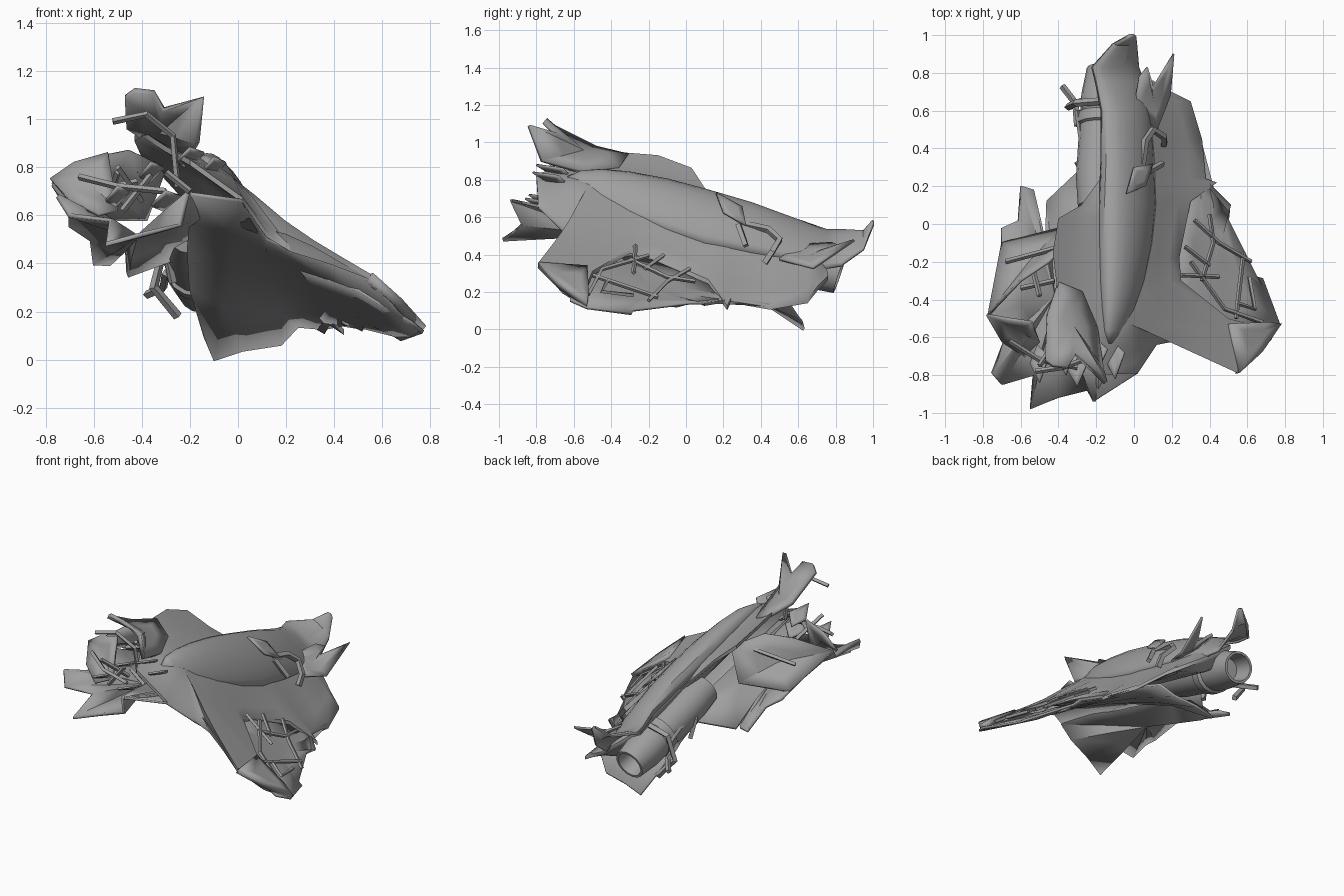
import bpy, bmesh, math
from mathutils import Vector

metal = bpy.data.materials.new("dark_metal")
metal.diffuse_color = (.35, .35, .35, 1)


def tilt(x, y, dz=0.0):
    """Point on the banked, nose-up plane of the wreck, lifted by dz."""
    return Vector((x, y, 0.54 - 0.75 * x - 0.25 * y + dz))


def finish(name, bm, thick=0, angle=35):
    bmesh.ops.remove_doubles(bm, verts=bm.verts, dist=0.0005)
    bmesh.ops.recalc_face_normals(bm, faces=bm.faces)
    me = bpy.data.meshes.new(name)
    bm.to_mesh(me)
    bm.free()
    me.materials.append(metal)
    ob = bpy.data.objects.new(name, me)
    bpy.context.collection.objects.link(ob)
    if thick:
        mod = ob.modifiers.new("thickness", "SOLIDIFY")
        mod.thickness = thick
        mod.offset = 0
    bpy.ops.object.select_all(action="DESELECT")
    ob.select_set(True)
    bpy.context.view_layer.objects.active = ob
    bpy.ops.object.shade_smooth_by_angle(angle=math.radians(angle))
    return ob


def plate(name, rim, centre, thick=0.02, bulge=0.0):
    """Torn skin: jagged rim joined to a centre point through a middle ring."""
    bm = bmesh.new()
    c = Vector(centre)
    rings = []
    for t in (0, 0.5):
        rings.append([bm.verts.new(Vector(p).lerp(c, t) - Vector((0, 0, bulge * t))) for p in rim])
    cv = bm.verts.new(c - Vector((0, 0, bulge)))
    n = len(rim)
    for i in range(n):
        j = (i + 1) % n
        bm.faces.new((rings[0][i], rings[0][j], rings[1][j], rings[1][i]))
        bm.faces.new((rings[1][i], rings[1][j], cv))
    return finish(name, bm, thick)


def loft(name, loops, close=True, thick=0, angle=35):
    bm = bmesh.new()
    rows = [[bm.verts.new(p) for p in loop] for loop in loops]
    n = len(rows[0])
    for a, b in zip(rows, rows[1:]):
        for i in range(n if close else n - 1):
            j = (i + 1) % n
            bm.faces.new((a[i], a[j], b[j], b[i]))
    return finish(name, bm, thick, angle)


def bar(name, pts, w=0.012):
    """Square-section strut along a bent path."""
    cu = bpy.data.curves.new(name, "CURVE")
    cu.dimensions = "3D"
    cu.bevel_depth = w
    cu.bevel_resolution = 0
    cu.use_fill_caps = True
    cu.materials.append(metal)
    sp = cu.splines.new("POLY")
    sp.use_smooth = False
    sp.points.add(len(pts) - 1)
    for q, p in zip(sp.points, pts):
        q.co = (*p, 1)
    ob = bpy.data.objects.new(name, cu)
    bpy.context.collection.objects.link(ob)


# main hull and right wing: lens section around a spine line
rim = [(-.2, -.8, -.07), (.02, -.79, -.06), (.12, -.64, -.09), (.22, -.62, -.07),
       (.38, -.70, -.02), (.55, -.79, .02), (.55, -.72, .02), (.66, -.67, .02), (.72, -.56, .02),
       (.5, -.5, .01), (.25, -.3, -.01), (.24, -.18, -.02), (.3, .12, -.03), (.44, .22, -.04),
       (.38, .24, -.04), (.36, .45, -.04), (.3, .65, 0), (.2, .7, 0), (.1, .76, 0),
       (-.17, .72, 0), (-.17, .25, 0), (-.28, .1, .02), (-.4, .03, .02), (-.43, -.15, .02),
       (-.4, -.4, .0), (-.3, -.6, -.04)]
n = len(rim)
bm = bmesh.new()
for side, bump in ((1, .06), (-1, .1)):
    rows = []
    for t in (0, .2, .4, .6, .8, 1):
        row = []
        for x, y, dz in rim:
            sy = max(-.52, min(.65, y))
            px, py = x + (-.04 - x) * t, y + (sy - y) * t
            d = math.hypot(px + .04, py - sy)
            h = bump * math.exp(-(d / .2) ** 2) * min(1, t * 2) + .012
            row.append(bm.verts.new(tilt(px, py, dz * (1 - t) ** 1.5 + side * h)))
        rows.append(row)
    if side == 1:
        edge = rows[0]
    else:
        rows.insert(0, edge)
    for a, b in zip(rows, rows[1:]):
        for i in range(n):
            j = (i + 1) % n
            bm.faces.new((a[i], a[j], b[j], b[i]))
finish("main_hull", bm, 0, 50)

# long rounded canopy and spine: y, left x, right x, base lift, bulge
secs = [(-.63, -.13, -.11, .02, .0), (-.56, -.155, -.06, .02, .05), (-.45, -.165, .0, .02, .1),
        (-.3, -.175, .05, .02, .13), (-.1, -.18, .09, .02, .15), (.1, -.18, .11, .02, .15),
        (.35, -.17, .1, .03, .13), (.6, -.17, .08, .03, .09), (.75, -.2, .05, .01, .06),
        (.83, -.22, .02, .02, .05), (.95, -.11, .01, .13, .03), (1.0, -.02, .005, .27, .01)]
loft("canopy_spine", [[tilt(x0 + (x1 - x0) * (.5 - .5 * math.cos(math.pi * i / 10)), y,
                            base + b * math.sin(math.pi * i / 10)) for i in range(11)]
                      for y, x0, x1, base, b in secs], close=False, thick=.015)

# torn tail spikes beside the spine
plate("tail_spikes", [tilt(.0, .6, .06), tilt(.03, .78, .14), tilt(.07, .83, .16), tilt(.1, .73, .14),
                      tilt(.21, .9, .32), tilt(.19, .68, .1), tilt(.12, .5, .05)], tilt(.1, .66, .09), .015)

# raised left skin above the nose
plate("raised_left_plate", [(-.4, -.31, .93), (-.46, -.48, .97), (-.47, -.72, 1.09), (-.43, -.75, 1.12),
                            (-.35, -.76, 1.11), (-.31, -.69, 1.04), (-.15, -.84, 1.09),
                            (-.17, -.77, .9), (-.2, -.55, .84), (-.28, -.36, .86)],
      (-.32, -.55, .95), .025)

# hanging lower shell of the broken left wing
plate("left_lower_shell", [(-.15, -.78, .65), (-.21, -.94, .69), (-.24, -.88, .56),
                           (-.4, -.92, .52), (-.55, -.98, .48), (-.53, -.8, .58), (-.7, -.85, .6),
                           (-.75, -.79, .68), (-.69, -.62, .62), (-.77, -.48, .73), (-.7, -.25, .62),
                           (-.7, -.02, .56), (-.61, .02, .5), (-.6, .2, .4), (-.53, .18, .4), (-.47, -.08, .47),
                           (-.46, .12, .35), (-.27, .3, .42), (-.2, .1, .5), (-.17, -.3, .55), (-.14, -.6, .6)],
      (-.42, -.38, .53), .02, .02)
plate("left_front_petal", [(-.78, -.48, .75), (-.68, -.5, .82), (-.54, -.52, .86), (-.5, -.62, .62),
                           (-.58, -.7, .6), (-.7, -.62, .66)], (-.62, -.56, .73), .015)
plate("left_side_wall", [(-.77, -.48, .73), (-.6, -.3, .84), (-.45, -.2, .87), (-.3, -.05, .8),
                         (-.38, -.02, .58), (-.7, -.1, .58)], (-.55, -.2, .7), .015)
for i, (x, y, z, s) in enumerate([(-.36, -.8, .82, .05), (-.2, -.8, .88, .06), (-.1, -.82, .84, .05),
                                 (-.5, -.84, .72, .05), (-.3, -.86, .7, .06)]):
    plate(f"nose_shard_{i}", [(x, y, z), (x + s, y + .14, z - .02), (x - .01, y + .2, z - .08),
                              (x - s, y + .1, z - .06)], (x, y + .11, z - .04), .012)

# lower skin under the open right wing
plate("right_lower_skin", [tilt(.72, -.62, 0), tilt(.77, -.53, .02), tilt(.68, -.29, -.02), tilt(.58, -.28, -.04),
                           tilt(.52, -.35, -.04), tilt(.52, -.05, -.04), tilt(.43, .1, -.04), tilt(.51, .1, .0),
                           tilt(.36, .25, -.05), tilt(.2, .0, -.06), tilt(.22, -.3, -.06), tilt(.5, -.62, -.03)],
      tilt(.42, -.22, -.05), .015)
# wing tip block
plate("wing_tip", [tilt(.55, -.79, .02), tilt(.67, -.68, .03), tilt(.77, -.53, .03), tilt(.7, -.52, .04),
                   tilt(.5, -.53, .03)], tilt(.64, -.6, .03), .04)
# exposed right wing ribs
ribs = [[(.25, -.27), (.45, -.28)], [(.32, .02), (.45, -.1), (.62, -.2)], [(.58, -.15), (.54, -.5)],
        [(.36, -.3), (.42, -.1), (.4, .05)], [(.3, -.2), (.48, -.45), (.68, -.52)],
        [(.55, -.42), (.64, -.45), (.61, -.28)], [(.27, -.12), (.4, -.22)]]
for i, r in enumerate(ribs):
    bar(f"wing_rib_{i}", [tilt(x, y, .03) for x, y in r], .012)

# left engine barrel with flared collar and hollow nozzle
a, b = Vector((-.2, .05, .55)), Vector((-.15, .82, .29))
axis = (b - a).normalized()
u = axis.cross(Vector((0, 0, 1))).normalized()
v = axis.cross(u)
prof = [(0, .03), (.05, .1), (.25, .12), (.6, .12), (.61, .135), (.68, .135), (.7, .12), (.82, .12), (1, .1),
        (1, .085), (.85, .07), (.85, .001)]
loft("left_engine", [[a.lerp(b, t) + r * (u * math.cos(k * math.pi / 8) + v * math.sin(k * math.pi / 8))
                      for k in range(16)] for t, r in prof])

# struts caging the engine
bar("engine_strut_rear", [(-.18, .65, .5), (-.31, .64, .46), (-.35, .62, .3), (-.25, .66, .18)], .02)
bar("engine_strut_tip", [(-.38, .73, .27), (-.31, .64, .3), (-.3, .52, .36)], .018)
bar("engine_rail", [(-.3, .6, .4), (-.25, .25, .5)], .015)
bar("engine_strut_front", [(-.17, .3, .55), (-.3, .32, .45), (-.27, .34, .32)], .018)

# belly skin sweeping from the leading edge down to the jagged rear keel
belly = [
    [(-.2, -.93, .69), (.02, -.79, .66), (.12, -.63, .5), (.22, -.61, .46), (.38, -.69, .41),
     (.55, -.78, .34), (.66, -.66, .2), (.75, -.53, .12)],
    [(-.2, -.5, .58), (0, -.45, .52), (.12, -.4, .45), (.25, -.4, .4), (.38, -.45, .33),
     (.52, -.5, .24), (.62, -.48, .17), (.72, -.42, .1)],
    [(-.21, -.1, .47), (-.02, -.08, .39), (.12, -.08, .34), (.25, -.08, .29), (.36, -.12, .24),
     (.46, -.2, .2), (.55, -.27, .15), (.66, -.3, .1)],
    [(-.2, .3, .3), (-.06, .3, .22), (.06, .3, .2), (.18, .28, .2), (.28, .22, .2),
     (.38, .14, .18), (.46, .06, .15), (.5, .02, .14)],
    [(-.14, .53, .1), (-.1, .63, 0), (.02, .62, .04), (.18, .6, .065), (.25, .55, .14),
     (.36, .44, .13), (.37, .24, .16), (.51, .1, .14)]]
loft("belly_skin", belly, close=False, thick=.015, angle=50)

# left wing internals and the bent pipes near the nose
for i, p in enumerate([
        [(-.66, -.62, .76), (-.5, -.72, .72), (-.3, -.76, .7)],
        [(-.52, -.78, .99), (-.38, -.76, 1.02), (-.27, -.72, .93), (-.25, -.7, .72)],
        [(-.68, -.2, .72), (-.42, -.13, .78)], [(-.6, -.34, .7), (-.42, -.3, .74)],
        [(-.5, -.75, .8), (-.4, -.6, .66)], [(-.48, -.7, .62), (-.36, -.7, .77)],
        [(-.3, -.72, .78), (-.2, -.72, .7)], [(-.54, -.22, .66), (-.5, -.38, .78)]]):
    bar(f"left_wing_strut_{i}", p, .014)

# bent frame over the cockpit opening on the right flank
bar("cockpit_arch", [tilt(.03, .22, .12), tilt(.06, .44, .15), tilt(.1, .5, .14), tilt(.16, .46, .11),
                     tilt(.16, .42, .04)], .02)
bar("cockpit_lever", [tilt(.08, .28, .15), tilt(.15, .32, .1)], .018)
plate("cockpit_shard", [tilt(-.04, .16, .2), tilt(0, .3, .19), tilt(.1, .32, .17), tilt(.06, .2, .18)],
      tilt(.03, .25, .19), .012)
